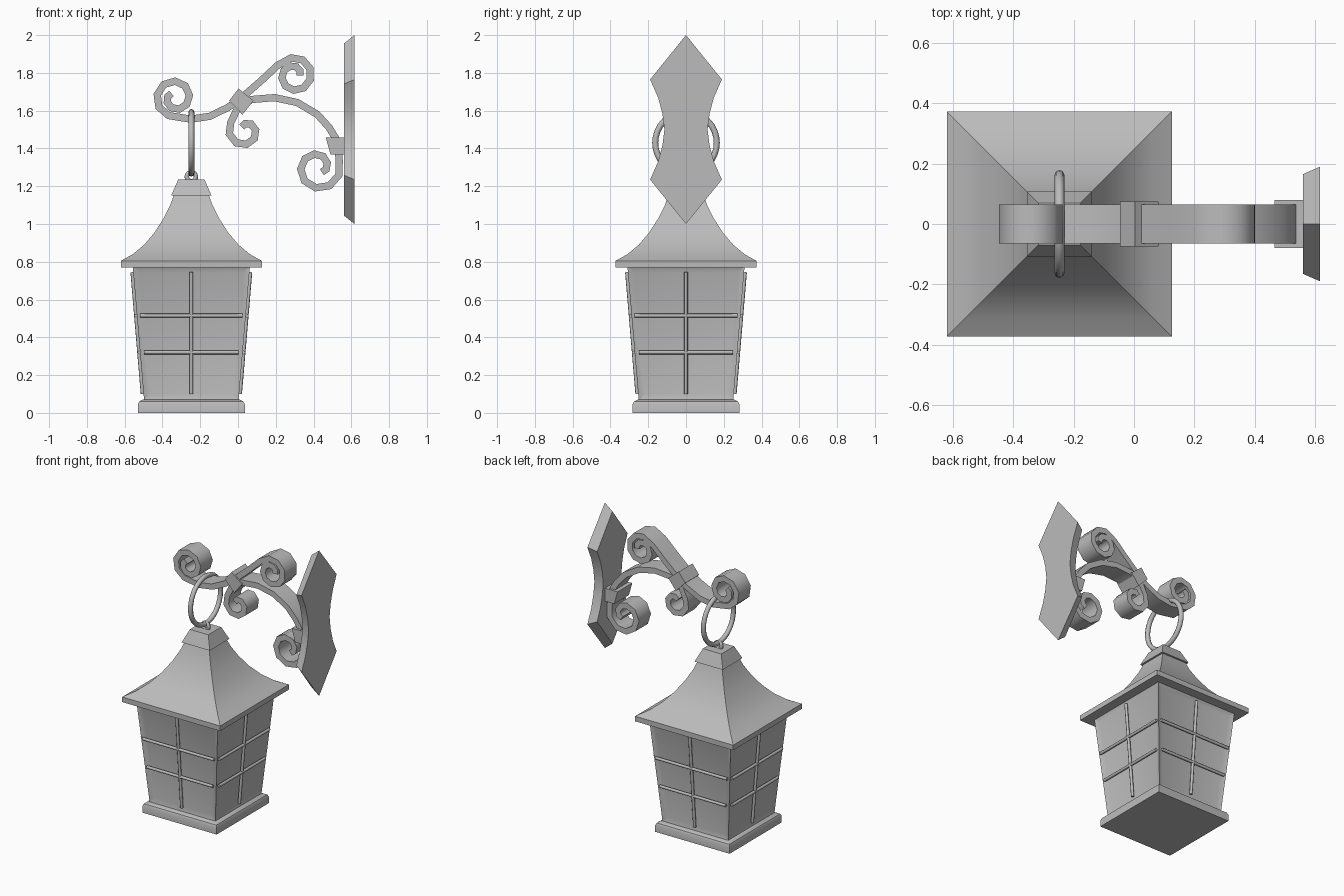
import bpy, bmesh
from math import cos, sin, pi, radians
from mathutils import Vector, Matrix

if "Cube" in bpy.data.objects:
    bpy.data.objects.remove(bpy.data.objects["Cube"], do_unlink=True)

GREY = (0.5, 0.5, 0.5, 1)
metal = bpy.data.materials.new("grey_metal")
metal.use_nodes = True
metal.diffuse_color = GREY
metal.node_tree.nodes["Principled BSDF"].inputs["Base Color"].default_value = GREY

CX = -0.247  # lantern axis


def finish(name, bm, angle=35):
    bmesh.ops.recalc_face_normals(bm, faces=bm.faces)
    mesh = bpy.data.meshes.new(name)
    bm.to_mesh(mesh)
    bm.free()
    mesh.materials.append(metal)
    ob = bpy.data.objects.new(name, mesh)
    bpy.context.collection.objects.link(ob)
    bpy.ops.object.select_all(action="DESELECT")
    ob.select_set(True)
    bpy.context.view_layer.objects.active = ob
    bpy.ops.object.shade_smooth_by_angle(angle=radians(angle))
    return ob


def loft(rings):
    """Skin closed rings of points and cap both ends."""
    bm = bmesh.new()
    loops = [[bm.verts.new(p) for p in ring] for ring in rings]
    n = len(loops[0])
    for a, b in zip(loops, loops[1:]):
        for i in range(n):
            j = (i + 1) % n
            bm.faces.new((a[i], a[j], b[j], b[i]))
    bm.faces.new(loops[0][::-1])
    bm.faces.new(loops[-1])
    return bm


def square_loft(profile):
    corners = [(-1, -1), (1, -1), (1, 1), (-1, 1)]
    return loft([[(CX + h * x, h * y, z) for x, y in corners] for h, z in profile])


def rod(bm, a, b, r):
    a, b = Vector(a), Vector(b)
    turn = (b - a).to_track_quat("Z", "Y").to_matrix().to_4x4()
    bmesh.ops.create_cone(bm, cap_ends=True, segments=8, radius1=r, radius2=r,
                          depth=(b - a).length,
                          matrix=Matrix.Translation((a + b) / 2) @ turn)


def spiral(cx, cz, r0, r1, start, sweep):
    """Scroll points from the outside inwards, about nine per turn."""
    n = round(abs(sweep) / 40)
    pts = []
    for i in range(n + 1):
        t = i / n
        a = radians(start + sweep * t)
        r = r0 + (r1 - r0) * t ** 1.6
        pts.append((cx + r * cos(a), cz + r * sin(a)))
    return pts


def ribbon(name, path, width=0.065, thick=0.019):
    """Flat bar following a path in the xz plane."""
    pts = [Vector(p) for p in path]
    rings = []
    for i, p in enumerate(pts):
        d1 = (p - pts[max(i - 1, 0)]).normalized()
        d2 = (pts[min(i + 1, len(pts) - 1)] - p).normalized()
        d = (d1 + d2).normalized()
        n = Vector((-d.y, d.x)) * thick / max(0.8, d.dot(d2 if d2.length else d1))
        rings.append([(p.x + s * n.x, y, p.y + s * n.y)
                      for s, y in ((1, -width), (1, width), (-1, width), (-1, -width))])
    return finish(name, loft(rings), 55)


def block(name, outline, half):
    return finish(name, loft([[(x, y, z) for x, z in outline] for y in (-half, half)]))


def torus(name, centre, major, minor, normal, seg=32):
    nrm = Vector(normal)
    up = Vector((0, 0, 1))
    side = up.cross(nrm)
    bm = bmesh.new()
    rows = []
    for i in range(seg):
        a = 2 * pi * i / seg
        out = side * cos(a) + up * sin(a)
        rows.append([bm.verts.new(Vector(centre) + out * (major + minor * cos(b)) + nrm * minor * sin(b))
                     for b in (2 * pi * k / 8 for k in range(8))])
    for i in range(seg):
        a, b = rows[i], rows[(i + 1) % seg]
        for k in range(8):
            m = (k + 1) % 8
            bm.faces.new((a[k], a[m], b[m], b[k]))
    return finish(name, bm, 60)


# Lantern foot
finish("lantern_base", square_loft([(0.283, 0), (0.283, 0.045), (0.276, 0.06), (0.257, 0.07)]))

# Tapered body with recessed panes
bm = square_loft([(0.25, 0.065), (0.31, 0.775)])
bmesh.ops.recalc_face_normals(bm, faces=bm.faces)
walls = [f for f in bm.faces if abs(f.normal.z) < 0.5]
bmesh.ops.inset_individual(bm, faces=walls, thickness=0.05, depth=-0.012)
finish("lantern_body", bm, 20)

# Window bars on all four sides
bm = bmesh.new()


def wall(z):
    return 0.25 + 0.06 * (z - 0.065) / 0.71 + 0.005


for k in range(4):
    spin = Matrix.Translation((CX, 0, 0)) @ Matrix.Rotation(k * pi / 2, 4, "Z")
    rod(bm, spin @ Vector((0, -wall(0.1), 0.1)), spin @ Vector((0, -wall(0.745), 0.745)), 0.01)
    for z, h in ((0.515, 0.272), (0.32, 0.25)):
        rod(bm, spin @ Vector((-h, -wall(z), z)), spin @ Vector((h, -wall(z), z)), 0.01)
finish("window_bars", bm, 50)

# Flared roof and cap
finish("roof", square_loft([(0.373, 0.77), (0.373, 0.805), (0.31, 0.84), (0.25, 0.89), (0.195, 0.955),
                            (0.147, 1.03), (0.112, 1.1), (0.092, 1.155)]))
finish("roof_cap", square_loft([(0.107, 1.15), (0.07, 1.235)]))

# Hanging rings
torus("cap_loop", (CX, 0, 1.25), 0.024, 0.012, (0, 1, 0), 16)
torus("hanging_ring", (CX, 0, 1.43), 0.163, 0.016, (1, 0, 0))

# Scrolled bracket bars
left_scroll = spiral(-0.333, 1.668, 0.1, 0.03, 250, -480)
top_scroll = spiral(0.298, 1.787, 0.094, 0.03, 100, -460)
ribbon("upper_scroll", left_scroll[::-1]
       + [(-0.25, 1.555), (-0.15, 1.57), (-0.055, 1.616), (0.01, 1.66), (0.124, 1.76), (0.21, 1.84)]
       + top_scroll)
mid_scroll = spiral(0.036, 1.495, 0.086, 0.025, 150, 340)
low_scroll = spiral(0.425, 1.298, 0.118, 0.03, 20, -430)
ribbon("lower_scroll", mid_scroll[::-1]
       + [(0, 1.616), (0.071, 1.659), (0.193, 1.669), (0.314, 1.643), (0.42, 1.58), (0.483, 1.51),
          (0.525, 1.44)]
       + low_scroll)

# Clamps joining the bars and holding them to the wall plate
block("middle_clamp", [(0.003, 1.717), (0.082, 1.653), (0.024, 1.579), (-0.047, 1.653)], 0.075)
block("wall_clamp", [(0.465, 1.457), (0.57, 1.457), (0.57, 1.367), (0.49, 1.367)], 0.08)

# Pointed wall plate with waisted sides and a bevelled front
side = [(0.19, 0.265), (0.148, 0.17), (0.125, 0.085), (0.114, 0),
        (0.125, -0.085), (0.148, -0.17), (0.19, -0.265)]
outline = [(0, 0.5)] + side + [(0, -0.5)] + [(-y, z) for y, z in side[::-1]]
finish("wall_plate", loft([[(x, y * s, 1.5 + z * t) for y, z in outline]
                           for x, s, t in ((0.56, 0.87, 0.91), (0.617, 1, 1))]), 30)
